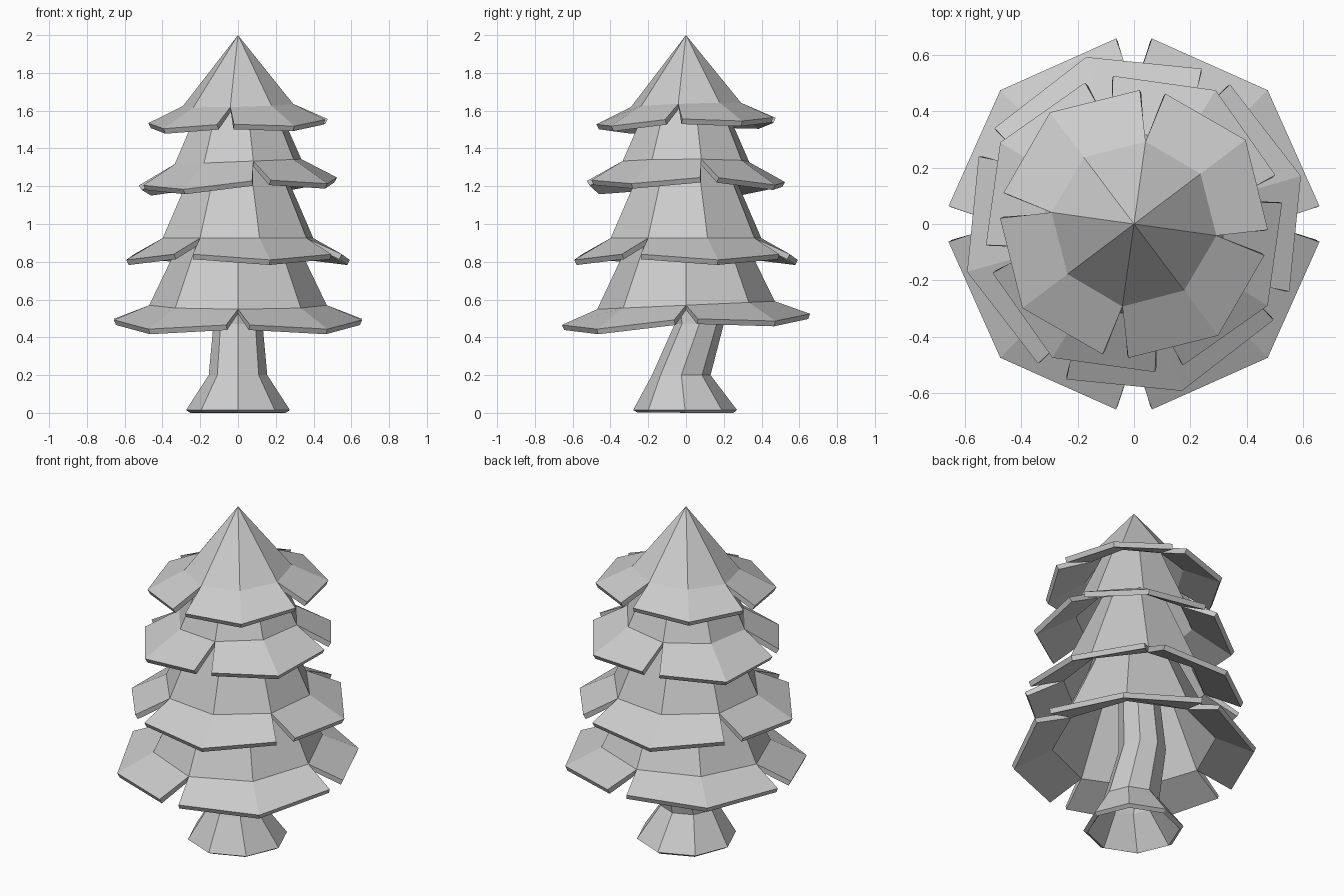
import bpy
from math import sin, cos, radians

if "Cube" in bpy.data.objects:
    bpy.data.objects.remove(bpy.data.objects["Cube"])


def polar(r, deg, z):
    return (r * cos(radians(deg)), r * sin(radians(deg)), z)


def make_shell(name, verts, faces, thickness):
    mesh = bpy.data.meshes.new(name)
    mesh.from_pydata(verts, [], faces)
    mesh.update()
    obj = bpy.data.objects.new(name, mesh)
    bpy.context.collection.objects.link(obj)
    mod = obj.modifiers.new("thickness", 'SOLIDIFY')
    mod.thickness = thickness
    mod.offset = -1
    mod.use_even_offset = True
    return obj


def bridge(a, b):
    """Faces between two eight-sided rings starting at vertex a (lower) and b (upper)."""
    return [(a + i, a + (i + 1) % 8, b + (i + 1) % 8, b + i) for i in range(8)]


def foliage_tier(name, phase, top, ring, mid, corner, tilt):
    """Eight-sided cone whose flared skirt is split into four two-panel petals."""
    ring_r, ring_z = ring
    verts = [polar(ring_r, phase + 45 * i, ring_z) for i in range(8)]
    if top[0] == 0:
        verts.append((0, 0, top[1]))
        faces = [(i, (i + 1) % 8, 8) for i in range(8)]
    else:
        verts += [polar(top[0], phase + 45 * i, top[1]) for i in range(8)]
        faces = bridge(0, 8)
    # skirt petals
    for p in range(4):
        a = phase + 90 * p
        n = len(verts)
        verts += [polar(corner[0], a + 5.5, corner[1]),
                  polar(mid[0], a + 45, mid[1]),
                  polar(corner[0], a + 84.5, corner[1])]
        for j in range(2):
            faces.append((n + j, n + j + 1, (2 * p + j + 1) % 8, 2 * p + j))
    verts = [(x, y, z + tilt[0] * x + tilt[1] * y) for x, y, z in verts]
    return make_shell(name, verts, faces, 0.03)


# foliage, top to bottom: phase, top (r, z), ring, petal middle, petal corner, tilt
foliage_tier("top_foliage", -8, (0, 2.0), (0.295, 1.63), (0.495, 1.525), (0.475, 1.545), (0.025, 0.035))
foliage_tier("upper_foliage", 13.6, (0.17, 1.72), (0.345, 1.33), (0.555, 1.195), (0.53, 1.225), (0.04, 0))
foliage_tier("middle_foliage", -29, (0.17, 1.47), (0.415, 0.925), (0.615, 0.81), (0.60, 0.84), (0, 0))
foliage_tier("lower_foliage", 0, (0.22, 1.09), (0.47, 0.57), (0.67, 0.465), (0.66, 0.495), (0, 0.045))

# bent trunk, open at the flared base: radius, y offset, z
sections = [(0.275, -0.005, 0.015), (0.155, -0.025, 0.2), (0.13, 0.07, 0.47), (0.11, 0.04, 0.85)]
verts, faces = [], []
for k, (r, y0, z) in enumerate(sections):
    for i in range(8):
        x, y, _ = polar(r, 45 * i, z)
        verts.append((x, y + y0, z))
    if k:
        faces += bridge(8 * (k - 1), 8 * k)
make_shell("trunk", verts, faces, 0.025)
